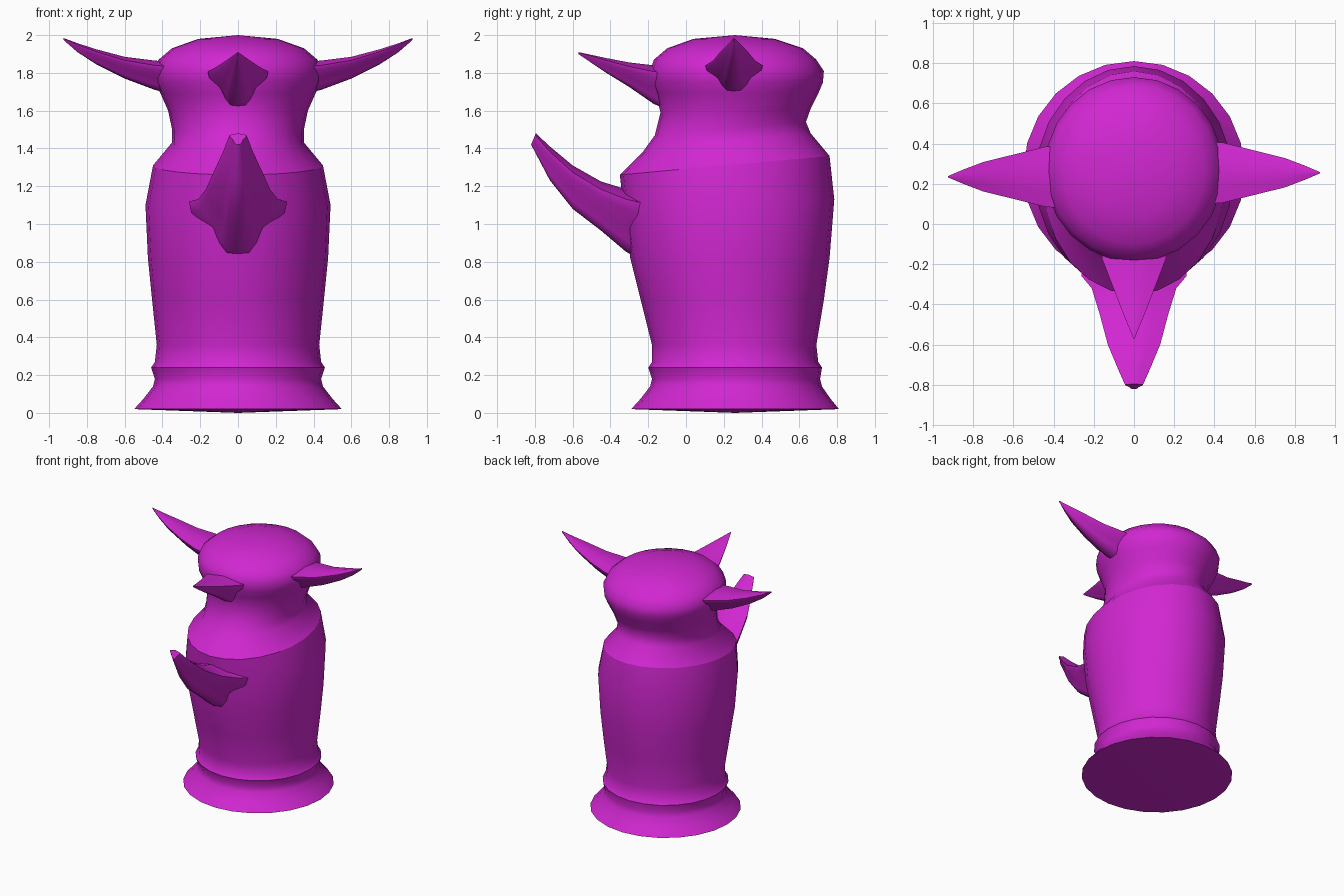
import bpy, bmesh, math
from mathutils import Vector

cube = bpy.data.objects.get("Cube")
if cube:
    bpy.data.objects.remove(cube)

mat = bpy.data.materials.new("magenta")
mat.use_nodes = True
COLOR = (0.64, 0.02, 0.64, 1)
mat.diffuse_color = COLOR
mat.node_tree.nodes["Principled BSDF"].inputs["Base Color"].default_value = COLOR

SIDES = 24


def finish(name, bm):
    bmesh.ops.recalc_face_normals(bm, faces=bm.faces)
    for f in bm.faces:
        f.smooth = True
    me = bpy.data.meshes.new(name)
    bm.to_mesh(me)
    bm.free()
    me.materials.append(mat)
    ob = bpy.data.objects.new(name, me)
    bpy.context.collection.objects.link(ob)
    return ob


def bridge(bm, a, b):
    n = len(a)
    for i in range(n):
        bm.faces.new((a[i], a[(i + 1) % n], b[(i + 1) % n], b[i]))


def loft(name, rings, bottom, top=None):
    """Stack oval rings: front y, back y, front z, back z, half width, sharp."""
    bm = bmesh.new()
    loops = []
    for y0, y1, z0, z1, rx, sharp in rings:
        loop = []
        for i in range(SIDES):
            a = math.tau * i / SIDES
            t = (1 + math.sin(a)) / 2
            loop.append(bm.verts.new((rx * math.cos(a), y0 + (y1 - y0) * t, z0 + (z1 - z0) * t)))
        if loops:
            bridge(bm, loops[-1], loop)
        loops.append(loop)
    for point, loop in ((bottom, loops[0]), (top, loops[-1])):
        if point:
            tip = bm.verts.new(point)
            for i in range(SIDES):
                bm.faces.new((loop[i], loop[(i + 1) % SIDES], tip))
    for ring, loop in zip(rings, loops):
        if ring[5]:
            for i in range(SIDES):
                bm.edges.get((loop[i], loop[(i + 1) % SIDES])).smooth = False
    return finish(name, bm)


# Flared foot, barrel body, slanted shoulder, neck and domed head
loft("body", [
    (-.29, .81, .02, .02, .55, True),
    (-.24, .765, .075, .075, .50, False),
    (-.19, .72, .14, .14, .45, False),
    (-.18, .71, .18, .18, .44, False),
    (-.20, .72, .24, .24, .46, True),
    (-.18, .70, .27, .27, .44, False),
    (-.18, .69, .36, .36, .43, False),
    (-.24, .73, .60, .60, .455, False),
    (-.295, .76, .82, .82, .477, False),
    (-.33, .785, 1.07, 1.13, .49, False),
    (-.35, .76, 1.26, 1.36, .45, True),
    (-.23, .66, 1.38, 1.48, .35, False),
    (-.165, .635, 1.47, 1.54, .35, False),
    (-.135, .66, 1.59, 1.61, .37, False),
    (-.16, .70, 1.69, 1.69, .41, False),
    (-.185, .725, 1.75, 1.75, .437, False),
    (-.19, .73, 1.81, 1.81, .445, False),
    (-.17, .69, 1.87, 1.87, .42, False),
    (-.10, .62, 1.93, 1.93, .35, False),
    (.04, .47, 1.98, 1.98, .21, False),
], bottom=(0, .26, 0), top=(0, .26, 2.0))

# Half cross-section of a horn: winged top, pinched waist, rounded keel
HALF = [(.5, .93), (1, .84), (.95, .68), (.58, .42), (.42, .18), (.25, .03)]
SECTION = [(0, 1)] + HALF + [(0, 0)] + [(-u, v) for u, v in reversed(HALF)]


def horn(name, origin, out, stations):
    """Sweep the section outwards: distance, top z, keel z, half width, lean."""
    bm = bmesh.new()
    out = Vector(out)
    side = out.cross(Vector((0, 0, 1)))
    loops = []
    for d, top, low, w, lean in stations:
        loop = []
        for u, v in SECTION:
            p = Vector(origin) + out * (d + lean * (1 - v)) + side * (u * w)
            p.z = low + (top - low) * v
            loop.append(bm.verts.new(p))
        if loops:
            bridge(bm, loops[-1], loop)
        loops.append(loop)
    bm.faces.new(loops[0])
    bm.faces.new(loops[-1])
    ob = finish(name, bm)
    bpy.ops.object.select_all(action='DESELECT')
    ob.select_set(True)
    bpy.context.view_layer.objects.active = ob
    bpy.ops.object.shade_smooth_by_angle(angle=math.radians(38))


# Large curved spike on the belly
horn("belly_spike", (0, 0, 0), (0, -1, 0), [
    (.20, 1.17, .81, .26, 0),
    (.26, 1.175, .82, .26, 0),
    (.32, 1.185, .855, .21, 0),
    (.45, 1.225, .965, .17, 0),
    (.60, 1.31, 1.08, .13, 0),
    (.72, 1.41, 1.23, .08, 0),
    (.795, 1.48, 1.42, .045, .025),
])

# Small horn at the front of the head
horn("front_horn", (0, 0, 0), (0, -1, 0), [
    (.08, 1.835, 1.60, .16, 0),
    (.17, 1.84, 1.635, .16, 0),
    (.30, 1.855, 1.725, .11, 0),
    (.43, 1.88, 1.805, .06, 0),
    (.57, 1.91, 1.90, .003, 0),
])

# Pair of side horns
for name, sx in (("left_horn", 1), ("right_horn", -1)):
    horn(name, (0, .245 + .01 * sx, 0), (sx, 0, 0), [
        (.36, 1.86, 1.69, .155, 0),
        (.44, 1.865, 1.71, .15, 0),
        (.60, 1.885, 1.77, .11, 0),
        (.75, 1.925, 1.845, .073, 0),
        (.85, 1.957, 1.91, .035, 0),
        (.925, 1.985, 1.975, .003, 0),
    ])
